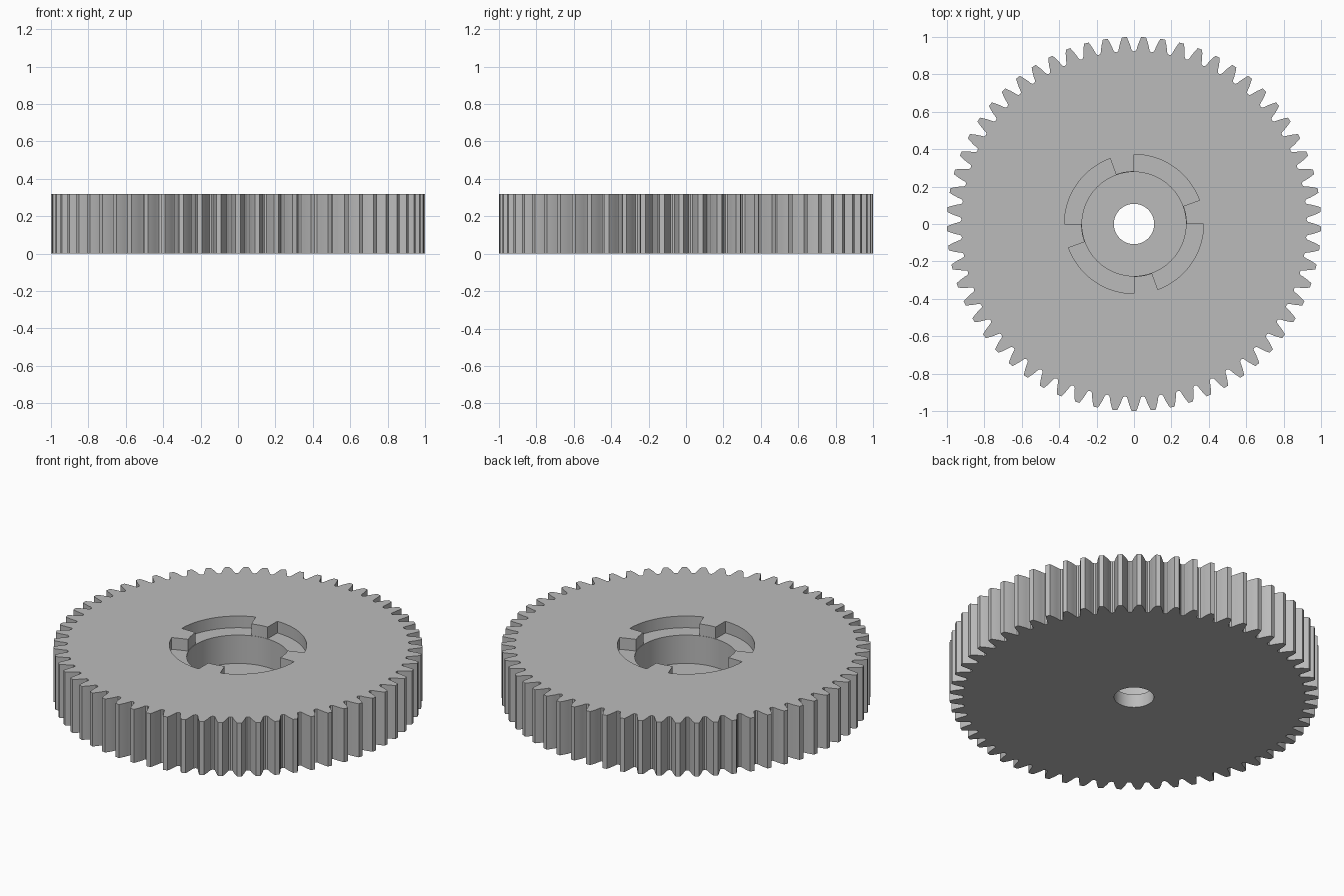
import bpy, bmesh, math
from math import pi, sin, cos, tan, acos, radians

old = bpy.data.objects.get("Cube")
if old:
    bpy.data.objects.remove(old, do_unlink=True)

TEETH, HEIGHT = 61, 0.32
TIP, ROOT = 1.0, 0.923
PITCH = TEETH / (TEETH + 2)
BASE = PITCH * cos(radians(20))

grey = bpy.data.materials.new("plain grey")
grey.use_nodes = True
colour = (0.5, 0.5, 0.5, 1)
grey.diffuse_color = colour
grey.node_tree.nodes["Principled BSDF"].inputs["Base Color"].default_value = colour


def polar(r, a):
    return (r * cos(a), r * sin(a))


def prism(name, outline, z0, z1):
    """Extrude a closed outline between two heights."""
    bm = bmesh.new()
    face = bm.faces.new([bm.verts.new((x, y, z0)) for x, y in outline])
    ext = bmesh.ops.extrude_face_region(bm, geom=[face])["geom"]
    bmesh.ops.translate(bm, vec=(0, 0, z1 - z0),
                        verts=[v for v in ext if isinstance(v, bmesh.types.BMVert)])
    bmesh.ops.recalc_face_normals(bm, faces=bm.faces)
    mesh = bpy.data.meshes.new(name)
    bm.to_mesh(mesh)
    bm.free()
    mesh.materials.append(grey)
    obj = bpy.data.objects.new(name, mesh)
    bpy.context.collection.objects.link(obj)
    return obj


def circle(r, n=96):
    return [polar(r, 2 * pi * i / n) for i in range(n)]


def half_angle(r):
    """Half the angular thickness of an involute tooth at radius r."""
    inv = lambda p: tan(p) - p
    return pi / (2 * TEETH) + inv(radians(20)) - inv(acos(BASE / r))


def gear_outline():
    step = 2 * pi / TEETH
    fillet = 0.013
    radii = [ROOT + fillet + (TIP - ROOT - fillet) * i / 4 for i in range(5)]
    gap = step / 2 - half_angle(radii[0])
    pts = []
    for k in range(TEETH):
        mid = -pi / 2 + k * step
        pts += [polar(r, mid - half_angle(r)) for r in radii]
        pts += [polar(r, mid + half_angle(r)) for r in reversed(radii)]
        # rounded tooth root
        for t in (0.25, 0.5, 0.75):
            pts.append(polar(radii[0] - fillet * sin(pi * t),
                             mid + step / 2 - gap * cos(pi * t)))
    return pts


def slot_outline(inner, outer):
    """Four wide lobes separated by four short lugs."""
    pts = []
    for k in range(4):
        start = k * 90
        pts += [polar(inner, radians(start + 20 * i / 5)) for i in range(6)]
        pts += [polar(outer, radians(start + 20 + 70 * i / 18)) for i in range(19)]
    return pts


# Toothed body
gear = prism("gear_wheel", gear_outline(), 0, HEIGHT)

# Lobed recess, hub pocket and shaft bore
cutters = [
    prism("lobed_recess", slot_outline(0.28, 0.372), 0.25, 0.5),
    prism("hub_pocket", circle(0.278), 0.08, 0.5),
    prism("shaft_bore", circle(0.108, 48), -0.2, 0.5),
]
bpy.context.view_layer.objects.active = gear
for cutter in cutters:
    cutter.hide_render = True
    mod = gear.modifiers.new(cutter.name, "BOOLEAN")
    mod.operation, mod.solver, mod.object = "DIFFERENCE", "EXACT", cutter
    bpy.ops.object.modifier_apply(modifier=mod.name)
    bpy.data.objects.remove(cutter, do_unlink=True)

# Smooth curved walls, crisp edges
bpy.ops.object.select_all(action="DESELECT")
gear.select_set(True)
bpy.ops.object.shade_smooth_by_angle(angle=radians(20))
